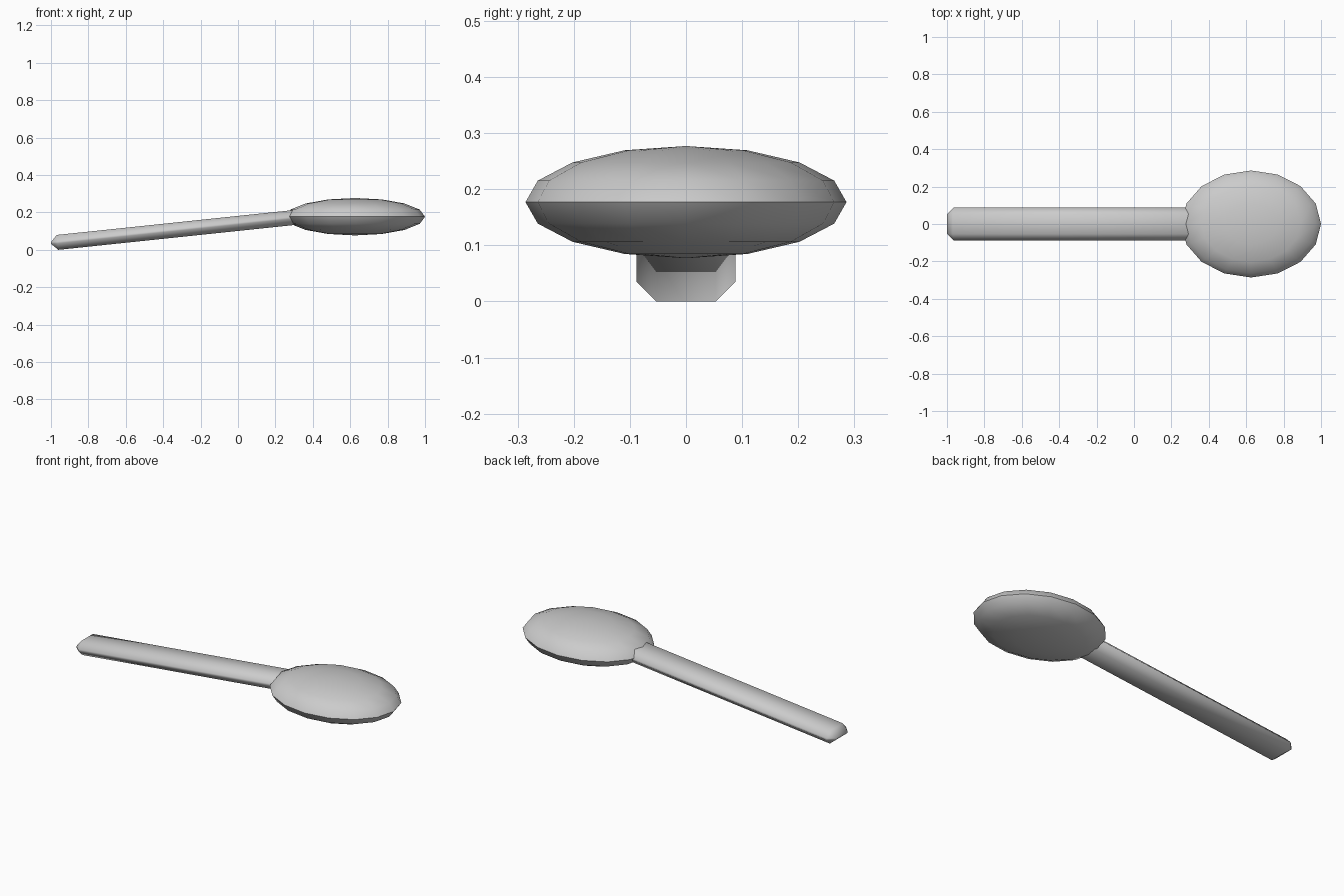
import bpy, bmesh, math
from mathutils import Matrix

if "Cube" in bpy.data.objects:
    bpy.data.objects.remove(bpy.data.objects["Cube"])


def add_part(name, bm, smooth_angle):
    mesh = bpy.data.meshes.new(name)
    bm.to_mesh(mesh)
    bm.free()
    ob = bpy.data.objects.new(name, mesh)
    bpy.context.collection.objects.link(ob)
    bpy.ops.object.select_all(action='DESELECT')
    ob.select_set(True)
    bpy.context.view_layer.objects.active = ob
    bpy.ops.object.shade_smooth_by_angle(angle=math.radians(smooth_angle))
    return ob


# Bowl: flattened low-poly ellipsoid
bm = bmesh.new()
bmesh.ops.create_uvsphere(bm, u_segments=16, v_segments=8, radius=1)
bmesh.ops.transform(bm, verts=bm.verts, matrix=Matrix.Translation((0.626, 0, 0.177))
                    @ Matrix.Diagonal((0.374, 0.286, 0.1, 1)))
add_part("spoon_bowl", bm, 50)

# Handle: chamfered bar, tilted up into the bowl
length, tilt = 1.45, math.radians(6)
bm = bmesh.new()
bmesh.ops.create_cube(bm, size=1)
bmesh.ops.scale(bm, verts=bm.verts, vec=(length, 0.176, 0.08))
bmesh.ops.bevel(bm, geom=bm.edges[:], offset=0.035, offset_type='OFFSET',
                segments=1, profile=0.5, affect='EDGES')
half = length / 2
bmesh.ops.transform(bm, verts=bm.verts, matrix=Matrix.Translation(
    (-0.9995 + half * math.cos(tilt), 0, 0.036 + half * math.sin(tilt)))
    @ Matrix.Rotation(-tilt, 4, 'Y'))
add_part("spoon_handle", bm, 50)
